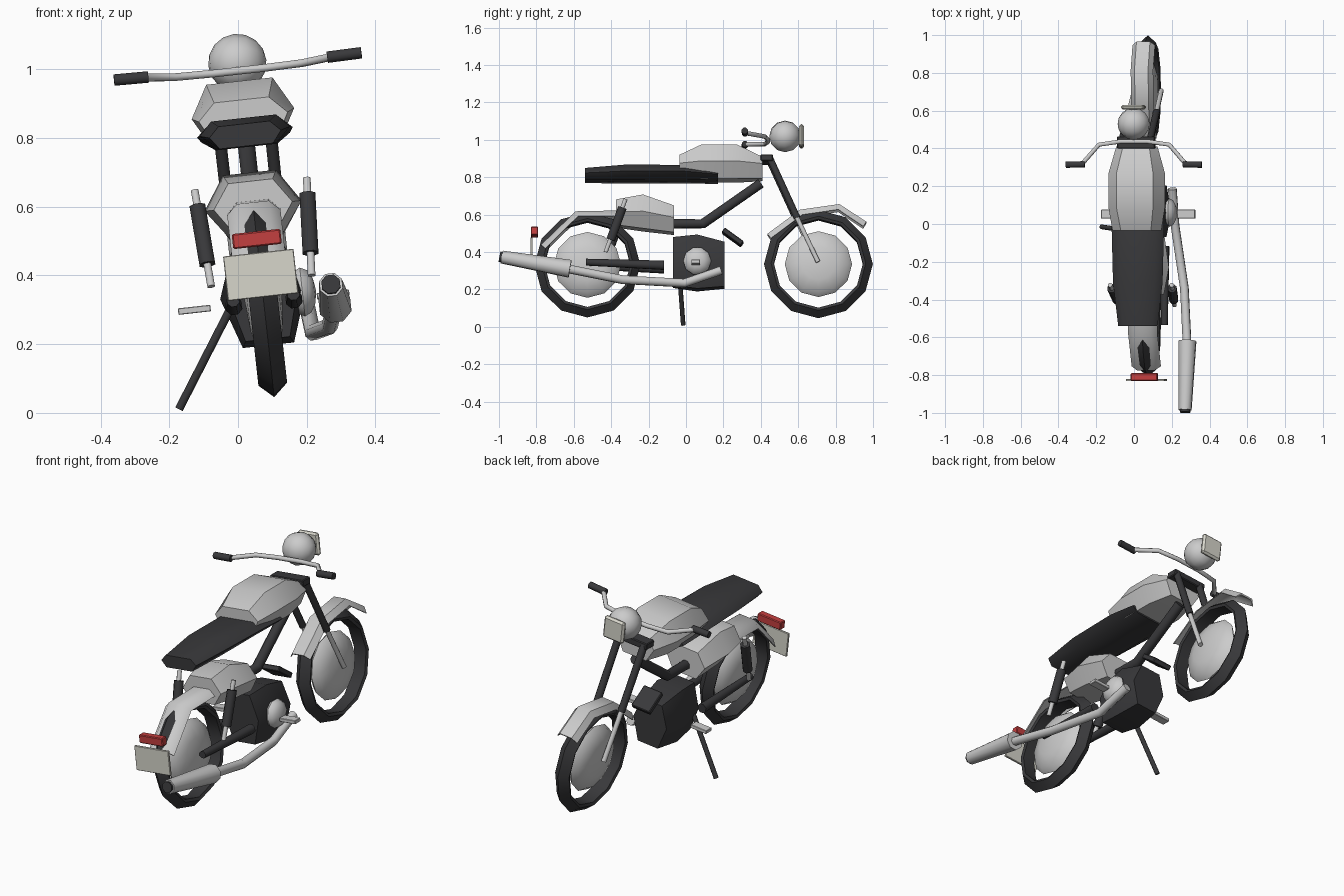
import bpy, bmesh, math
from mathutils import Matrix, Vector

if "Cube" in bpy.data.objects:
    bpy.data.objects.remove(bpy.data.objects["Cube"])

# The bike is modelled upright, then leaned onto its side stand
LEAN = (Matrix.Translation((0, 0, 1)) @ Matrix.Rotation(-0.11, 4, 'Y')
        @ Matrix.Translation((0, 0, -1)))


def material(name, rgb):
    m = bpy.data.materials.new(name)
    m.diffuse_color = (*rgb, 1)
    m.use_nodes = True
    m.node_tree.nodes["Principled BSDF"].inputs["Base Color"].default_value = m.diffuse_color
    return m


BLACK = material("black", (0.04, 0.04, 0.043))
RED = material("red", (0.55, 0.05, 0.05))
CREAM = material("cream", (0.68, 0.67, 0.6))


def finish(name, bm, mat=None, angle=50):
    bmesh.ops.recalc_face_normals(bm, faces=bm.faces)
    me = bpy.data.meshes.new(name)
    bm.to_mesh(me)
    bm.free()
    me.transform(LEAN)
    ob = bpy.data.objects.new(name, me)
    bpy.context.collection.objects.link(ob)
    if mat:
        me.materials.append(mat)
    bpy.ops.object.select_all(action='DESELECT')
    ob.select_set(True)
    bpy.context.view_layer.objects.active = ob
    bpy.ops.object.shade_smooth_by_angle(angle=math.radians(angle))
    return ob


def skin(bm, rings, closed=False, caps=True):
    """Join equal rings of points with quads."""
    vs = [[bm.verts.new(p) for p in r] for r in rings]
    n = len(vs[0])
    pairs = list(zip(vs, vs[1:])) + ([(vs[-1], vs[0])] if closed else [])
    for a, b in pairs:
        for i in range(n):
            j = (i + 1) % n
            bm.faces.new((a[i], a[j], b[j], b[i]))
    if caps and not closed:
        bm.faces.new(vs[0])
        bm.faces.new(vs[-1])


def tube(name, pts, radii, mat=None, n=8):
    pts = [Vector(p) for p in pts]
    if not isinstance(radii, (list, tuple)):
        radii = [radii] * len(pts)
    rings = []
    for i, p in enumerate(pts):
        t = (pts[min(i + 1, len(pts) - 1)] - pts[max(i - 1, 0)]).normalized()
        ref = Vector((0, 0, 1)) if abs(t.z) < 0.8 else Vector((0, 1, 0))
        a = t.cross(ref).normalized()
        b = t.cross(a)
        ang = [2 * math.pi * (k + 0.5) / n for k in range(n)]
        rings.append([p + (a * math.cos(q) + b * math.sin(q)) * radii[i] for q in ang])
    bm = bmesh.new()
    skin(bm, rings)
    return finish(name, bm, mat)


def body(name, sections, mat=None):
    """Loft hexagons along y: (y, top half width, z, mid half width, z, bottom half width, z)."""
    bm = bmesh.new()
    skin(bm, [[(a, y, az), (b, y, bz), (c, y, cz), (-c, y, cz), (-b, y, bz), (-a, y, az)]
              for y, a, az, b, bz, c, cz in sections])
    return finish(name, bm, mat)


def box(name, centre, size, mat=None, tilt=0, bevel=0.004):
    bm = bmesh.new()
    bmesh.ops.create_cube(bm, size=1)
    bmesh.ops.scale(bm, vec=size, verts=bm.verts)
    bmesh.ops.bevel(bm, geom=bm.edges[:], offset=bevel, segments=1, affect='EDGES')
    bmesh.ops.transform(bm, matrix=Matrix.Translation(centre) @ Matrix.Rotation(tilt, 4, 'X'),
                        verts=bm.verts)
    return finish(name, bm, mat, 30)


def ball(name, centre, size, mat=None, seg=12, rings=8):
    """Sphere with its poles on the x axis, scaled to the half sizes."""
    bm = bmesh.new()
    bmesh.ops.create_uvsphere(bm, u_segments=seg, v_segments=rings, radius=1)
    bmesh.ops.rotate(bm, matrix=Matrix.Rotation(math.pi / 2, 3, 'Y'), verts=bm.verts)
    bmesh.ops.scale(bm, vec=size, verts=bm.verts)
    bmesh.ops.translate(bm, vec=centre, verts=bm.verts)
    return finish(name, bm, mat)


def wheel(name, y, z, r):
    prof = [(r, 0), (r - 0.038, 0.042), (r - 0.053, 0.036), (r - 0.053, -0.036), (r - 0.038, -0.042)]
    bm = bmesh.new()
    skin(bm, [[(x, y + q * math.cos(k * math.pi / 6), z + q * math.sin(k * math.pi / 6))
               for q, x in prof] for k in range(12)], closed=True)
    finish(name + "_tyre", bm, BLACK, 35)
    ball(name + "_disc", (0, y, z), (0.055, 0.18, 0.177), rings=6)


def fender(name, path, half):
    """Arched strip along a side-view path."""
    rings = []
    for i, (y, z) in enumerate(path):
        a, b = path[max(i - 1, 0)], path[min(i + 1, len(path) - 1)]
        t = Vector((0, b[0] - a[0], b[1] - a[1])).normalized()
        up = Vector((0, -t.z, t.y))
        p = Vector((0, y, z))
        outer = [(-1, -0.032), (-0.6, 0), (0.6, 0), (1, -0.032)]
        inner = [(0.93, -0.034), (0.55, -0.008), (-0.55, -0.008), (-0.93, -0.034)]
        rings.append([p + up * h + Vector((s * half, 0, 0)) for s, h in outer + inner])
    bm = bmesh.new()
    skin(bm, rings)
    return finish(name, bm)


# Wheels and fenders
wheel("rear_wheel", -0.527, 0.327, 0.283)
wheel("front_wheel", 0.708, 0.331, 0.291)
fender("front_fender", [(0.435, 0.49), (0.61, 0.62), (0.82, 0.65), (0.965, 0.555)], 0.06)
fender("rear_fender", [(-0.775, 0.43), (-0.59, 0.61), (-0.33, 0.615)], 0.078)

# Tank, seat, side panel and engine
body("fuel_tank", [(-0.035, 0.08, 0.91, 0.13, 0.86, 0.09, 0.785),
                   (0.085, 0.097, 0.965, 0.15, 0.87, 0.10, 0.78),
                   (0.27, 0.097, 0.965, 0.15, 0.87, 0.10, 0.78),
                   (0.41, 0.07, 0.90, 0.11, 0.86, 0.07, 0.785)])
body("seat", [(-0.54, 0.075, 0.84, 0.105, 0.81, 0.078, 0.775),
              (-0.31, 0.095, 0.857, 0.132, 0.818, 0.088, 0.775),
              (0.0, 0.098, 0.853, 0.14, 0.815, 0.09, 0.775),
              (0.17, 0.09, 0.82, 0.13, 0.80, 0.09, 0.772)], BLACK)
body("side_panel_body", [(-0.374, 0.065, 0.672, 0.115, 0.60, 0.07, 0.535),
                         (-0.23, 0.078, 0.697, 0.142, 0.60, 0.08, 0.515),
                         (-0.065, 0.065, 0.64, 0.115, 0.57, 0.07, 0.495)])
body("engine", [(-0.07, 0.06, 0.47, 0.10, 0.34, 0.065, 0.21),
                (0.06, 0.075, 0.482, 0.125, 0.34, 0.075, 0.192),
                (0.205, 0.06, 0.445, 0.10, 0.33, 0.06, 0.205)], BLACK)
ball("engine_cover", (0.115, 0.06, 0.335), (0.04, 0.075, 0.075), seg=10, rings=6)

# Frame tube and the tilted box ahead of the engine
tube("frame_tube", [(0, 0.40, 0.765), (0, 0.09, 0.548), (0, -0.08, 0.548)], 0.027, BLACK)
box("front_box", (0, 0.25, 0.474), (0.11, 0.125, 0.028), BLACK, tilt=-0.63)

# Headlight
ball("headlight", (0, 0.53, 1.018), (0.085, 0.085, 0.085), seg=12, rings=8)
box("headlight_glass", (0, 0.618, 1.018), (0.122, 0.026, 0.12), CREAM, bevel=0.01)

# Fork clamp and handlebar
box("fork_clamp", (0, 0.432, 0.893), (0.2, 0.065, 0.036), BLACK)
tube("handlebar", [(-0.27, 0.325, 1.005), (-0.187, 0.42, 0.997), (-0.07, 0.437, 0.995),
                   (0.07, 0.437, 0.995), (0.187, 0.42, 0.997), (0.27, 0.325, 1.005)], 0.012)

# Parts on both sides
for side, s in (("left", -1), ("right", 1)):
    tube(side + "_grip", [(s * 0.262, 0.316, 1.006), (s * 0.362, 0.314, 1.008)], 0.018, BLACK)
    tube(side + "_fork_upper", [(s * 0.075, 0.445, 0.90), (s * 0.073, 0.594, 0.572)], 0.019, BLACK)
    tube(side + "_fork_lower", [(s * 0.073, 0.59, 0.58), (s * 0.072, 0.706, 0.335)], 0.013)
    tube(side + "_shock_rod", [(s * 0.164, -0.323, 0.663), (s * 0.147, -0.43, 0.38)], 0.012)
    tube(side + "_shock_body", [(s * 0.161, -0.34, 0.617), (s * 0.151, -0.403, 0.445)], 0.025, BLACK)
    tube(side + "_swingarm", [(s * 0.088, -0.535, 0.332), (s * 0.088, -0.118, 0.315)],
         [0.019, 0.026], BLACK)
    box(side + "_footpeg", (s * 0.203, 0.052, 0.318), (0.095, 0.047, 0.019), bevel=0.002)

# Exhaust on the right side
tube("exhaust_pipe", [(0.125, 0.187, 0.283), (0.132, -0.01, 0.214), (0.183, -0.34, 0.227),
                      (0.204, -0.64, 0.285)], 0.024)
tube("muffler", [(0.205, -0.62, 0.283), (0.20, -0.985, 0.347)], [0.05, 0.036])
tube("muffler_tip", [(0.20, -0.97, 0.344), (0.20, -0.997, 0.349)], 0.029, BLACK)

# Tail light, plate and side stand
box("tail_light", (0, -0.81, 0.503), (0.142, 0.04, 0.044), RED)
box("rear_plate", (0, -0.826, 0.398), (0.206, 0.012, 0.13), CREAM, bevel=0.002)
tube("side_stand", [(-0.072, -0.04, 0.35), (-0.279, -0.015, 0.036)], 0.013, BLACK)
